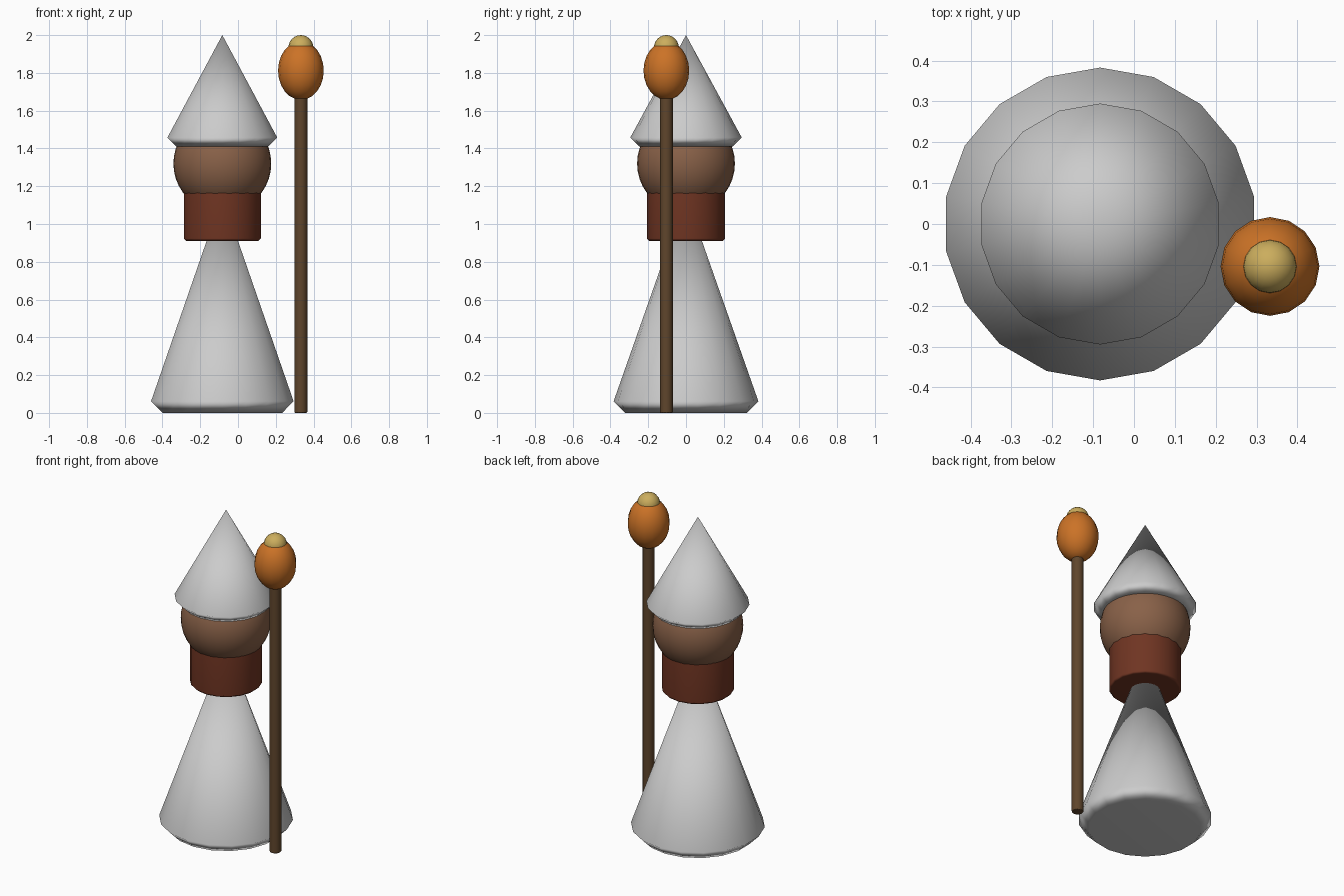
import bpy, math

if "Cube" in bpy.data.objects:
    bpy.data.objects.remove(bpy.data.objects["Cube"])

BODY = (-0.083, 0.0)
STAFF = (0.333, -0.104)


def paint(ob, color):
    if color:
        mat = bpy.data.materials.new(ob.name + "_colour")
        mat.diffuse_color = (*color, 1)
        mat.use_nodes = True
        mat.node_tree.nodes["Principled BSDF"].inputs["Base Color"].default_value = mat.diffuse_color
        ob.data.materials.append(mat)


def lathe(name, profile, at, sides, color=None):
    """Revolve (radius, z) points, closing both ends; radius 0 makes an apex."""
    verts, faces, rings = [], [], []
    for r, z in profile:
        n = 1 if r == 0 else sides
        rings.append(list(range(len(verts), len(verts) + n)))
        for i in range(n):
            a = math.pi / 2 + i * math.tau / sides
            verts.append((r * math.cos(a), r * math.sin(a), z))
    for lo, hi in zip(rings, rings[1:]):
        for i in range(sides):
            j = (i + 1) % sides
            if len(hi) == 1:
                faces.append((lo[i], lo[j], hi[0]))
            else:
                faces.append((lo[i], lo[j], hi[j], hi[i]))
    faces.append(rings[0][::-1])
    if len(rings[-1]) > 1:
        faces.append(rings[-1])
    mesh = bpy.data.meshes.new(name)
    mesh.from_pydata(verts, [], faces)
    mesh.shade_smooth()
    ob = bpy.data.objects.new(name, mesh)
    ob.location = (*at, 0)
    bpy.context.collection.objects.link(ob)
    # large faces keep their flat look, chamfers blend
    ob.modifiers.new("weighted", 'WEIGHTED_NORMAL')
    paint(ob, color)


def ball(name, at, z, r, height, segs, color):
    bpy.ops.mesh.primitive_uv_sphere_add(segments=segs, ring_count=segs // 2 + 4,
                                         radius=1, location=(*at, z))
    ob = bpy.context.object
    ob.name = name
    ob.scale = (r, r, height)
    bpy.ops.object.shade_smooth()
    paint(ob, color)


# Robe, collar, head and hat
lathe("robe", [(0.322, 0), (0.383, 0.062), (0, 1.15)], BODY, 18)
lathe("collar", [(0.194, 0.91), (0.207, 0.923), (0.207, 1.185), (0.194, 1.198)],
      BODY, 18, (0.16, 0.035, 0.016))
ball("head", BODY, 1.32, 0.259, 0.259, 32, (0.25, 0.12, 0.065))
lathe("hat", [(0.247, 1.41), (0.295, 1.458), (0, 2.0)], BODY, 18)

# Staff with a flame-like knob and a pale tip
lathe("staff", [(0.030, 0), (0.034, 0.004), (0.034, 1.70), (0.030, 1.704)],
      STAFF, 12, (0.115, 0.06, 0.025))
ball("staff_knob", STAFF, 1.812, 0.121, 0.155, 16, (0.6, 0.17, 0.02))
ball("staff_tip", STAFF, 1.934, 0.066, 0.066, 16, (0.6, 0.42, 0.11))
